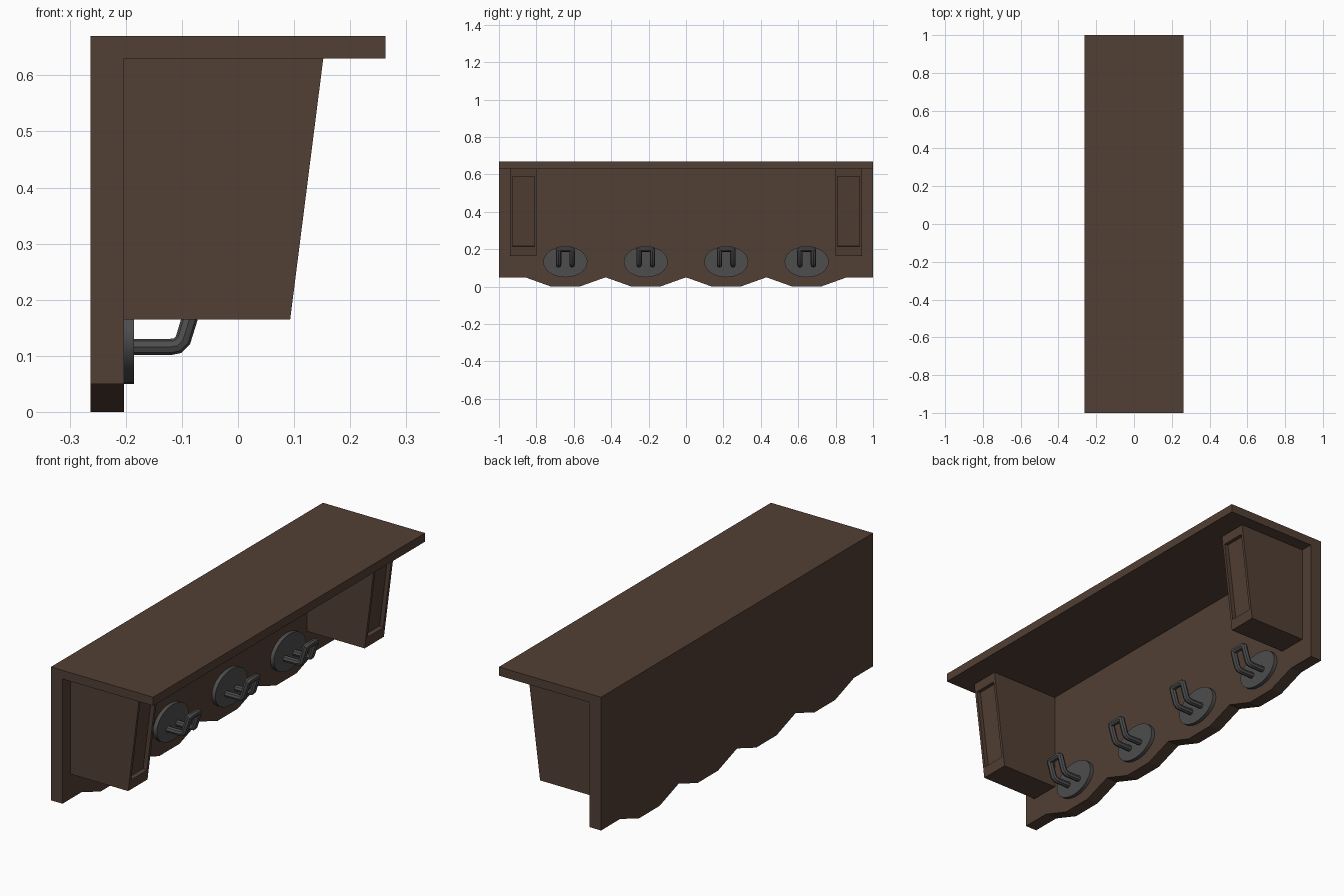
import bpy, bmesh, math
from mathutils import Vector

if "Cube" in bpy.data.objects:
    bpy.data.objects.remove(bpy.data.objects["Cube"])


def material(name, rgb):
    m = bpy.data.materials.new(name)
    m.diffuse_color = (*rgb, 1)
    m.use_nodes = True
    m.node_tree.nodes["Principled BSDF"].inputs["Base Color"].default_value = m.diffuse_color
    return m


WOOD = material("dark_wood", (0.085, 0.05, 0.035))
METAL = material("dark_metal", (0.075, 0.075, 0.075))


def add_prism(bm, outline, offset):
    """Closed prism from a planar outline; returns the far cap and side faces."""
    a = [bm.verts.new(p) for p in outline]
    b = [bm.verts.new(Vector(p) + Vector(offset)) for p in outline]
    n = len(a)
    bm.faces.new(a[::-1])
    cap = bm.faces.new(b)
    sides = [bm.faces.new((a[i], a[(i + 1) % n], b[(i + 1) % n], b[i])) for i in range(n)]
    bmesh.ops.recalc_face_normals(bm, faces=bm.faces[:])
    return cap, b, sides


def finish(bm, name, mat):
    bmesh.ops.recalc_face_normals(bm, faces=bm.faces[:])
    me = bpy.data.meshes.new(name)
    bm.to_mesh(me)
    bm.free()
    me.materials.append(mat)
    ob = bpy.data.objects.new(name, me)
    bpy.context.collection.objects.link(ob)
    return ob


BACK, FACE, FRONT = -0.263, -0.203, 0.263
TOP, UNDER = 0.67, 0.63
CENTRES = [-0.645, -0.215, 0.215, 0.645]

# Back board with wavy lower edge, and the shelf grown out of its top strip
edge = [(-1, 0.05), (-0.86, 0.05)]
for c in CENTRES:
    edge += [(c - 0.075, 0), (c + 0.075, 0), (c + 0.215, 0.05)]
edge += [(1, 0.05), (1, UNDER), (1, TOP), (-1, TOP), (-1, UNDER)]
bm = bmesh.new()
cap, b, _ = add_prism(bm, [(BACK, y, z) for y, z in edge], (FACE - BACK, 0, 0))
bmesh.utils.face_split(cap, b[-1], b[-4])
strip = [f for f in bm.faces if abs(f.normal.x) > 0.9
         and all(v.co.x > FACE - 0.001 and v.co.z > UNDER - 0.001 for v in f.verts)]
ext = bmesh.ops.extrude_face_region(bm, geom=strip)
bmesh.ops.delete(bm, geom=[f for f in strip if f.is_valid], context='FACES_ONLY')
bmesh.ops.translate(bm, vec=(FRONT - FACE, 0, 0),
                    verts=[v for v in ext["geom"] if isinstance(v, bmesh.types.BMVert)])
bmesh.ops.dissolve_limit(bm, angle_limit=0.01, verts=bm.verts[:], edges=bm.edges[:])
finish(bm, "back_board_and_shelf", WOOD)

# Tapered brackets with a recessed panel in the front
for side, y0 in (("left", -0.94), ("right", 0.798)):
    x_low, x_high, z_low, width = 0.093, 0.152, 0.165, 0.142
    profile = [(FACE, z_low), (x_low, z_low), (x_high, UNDER), (FACE, UNDER)]
    bm = bmesh.new()
    _, _, sides = add_prism(bm, [(x, y0, z) for x, z in profile], (0, width, 0))
    panel = sides[1]
    bmesh.ops.inset_region(bm, faces=[panel], thickness=0.013)
    normal, mid = panel.normal.copy(), y0 + width / 2
    for v in panel.verts:
        z = 0.214 if v.co.z < 0.4 else 0.588
        x = x_low + (x_high - x_low) * (z - z_low) / (UNDER - z_low)
        v.co = (x, mid + math.copysign(0.058, v.co.y - mid), z)
    bmesh.ops.inset_region(bm, faces=[panel], thickness=0)
    for v in panel.verts:
        v.co -= Vector((abs(normal.x), 0, -abs(normal.z))) * 0.02
    finish(bm, side + "_bracket", WOOD)

# Oval plates, each with a bent wire loop as the hook
HOOK_Z, R = 0.116, 0.0145
leg = [(-0.195, HOOK_Z), (-0.12, HOOK_Z), (-0.108, HOOK_Z + 0.002),
       (-0.098, HOOK_Z + 0.012), (-0.079, 0.19), (-0.077, 0.197)]
for i, c in enumerate(CENTRES, 1):
    bm = bmesh.new()
    oval = [(FACE - 0.005, c + 0.118 * math.cos(t), 0.133 + 0.083 * math.sin(t))
            for t in (k * math.tau / 32 for k in range(32))]
    add_prism(bm, oval, (0.023, 0, 0))
    plate = finish(bm, f"hook_plate_{i}", METAL)

    path = [(x, c - 0.036, z) for x, z in leg] + [(-0.076, c - 0.03, 0.2)]
    path += [(x, 2 * c - y, z) for x, y, z in reversed(path)]
    cu = bpy.data.curves.new(f"hook_{i}", 'CURVE')
    cu.dimensions = '3D'
    cu.bevel_depth = R
    cu.bevel_resolution = 2
    cu.use_fill_caps = True
    sp = cu.splines.new('POLY')
    sp.points.add(len(path) - 1)
    for p, co in zip(sp.points, path):
        p.co = (*co, 1)
    cu.materials.append(METAL)
    hook = bpy.data.objects.new(f"hook_{i}", cu)
    bpy.context.collection.objects.link(hook)
    bpy.ops.object.select_all(action='DESELECT')
    hook.select_set(True)
    bpy.context.view_layer.objects.active = hook
    bpy.ops.object.convert(target='MESH')
    plate.select_set(True)
    bpy.ops.object.shade_smooth_by_angle(angle=math.radians(40))
